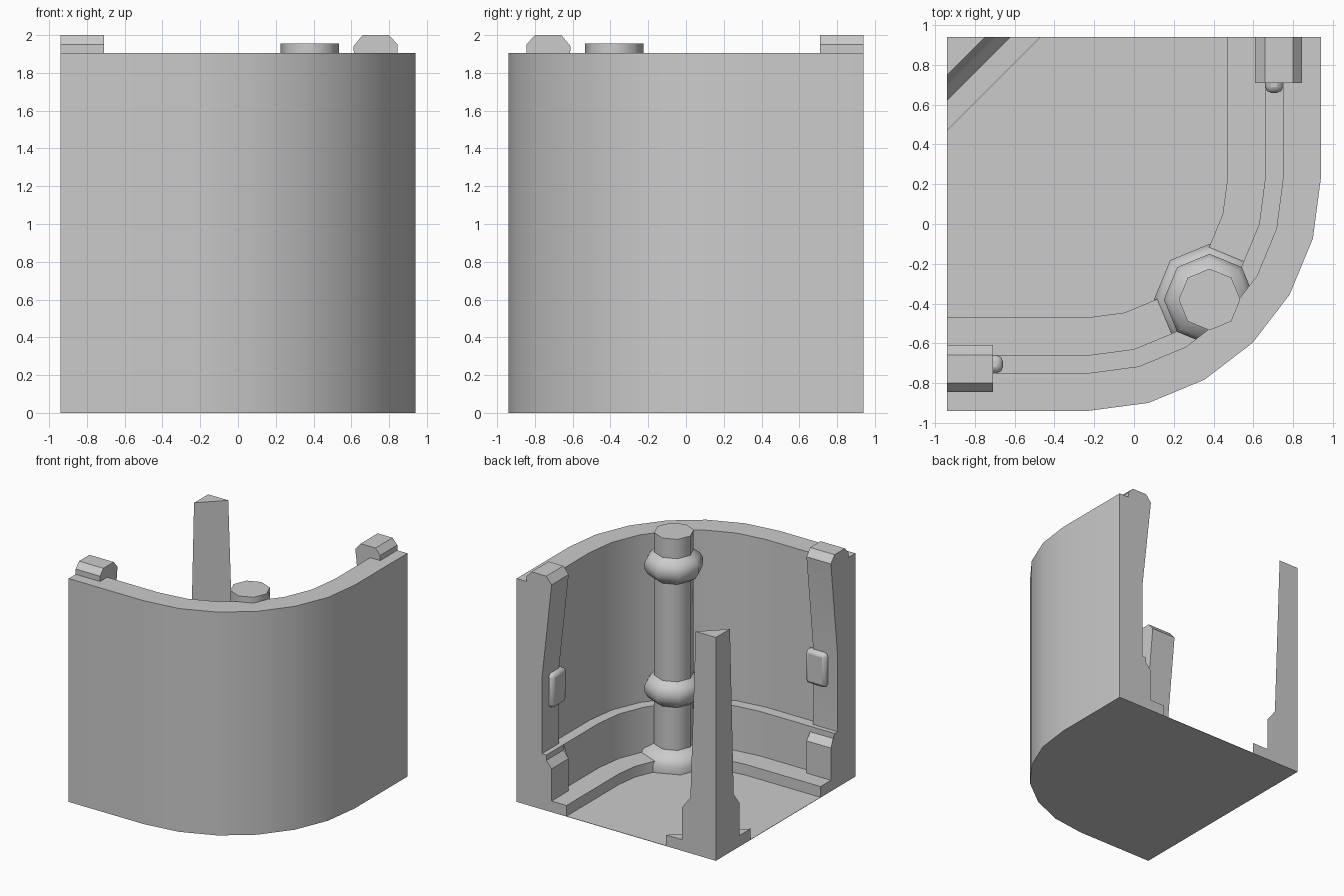
import bpy, bmesh
from math import sin, cos, pi, radians

if "Cube" in bpy.data.objects:
    bpy.data.objects.remove(bpy.data.objects["Cube"])


def loft(name, loops, angle=30):
    """Join equal-length closed loops of points into a capped solid."""
    bm = bmesh.new()
    rows = [[bm.verts.new(p) for p in loop] for loop in loops]
    n = len(rows[0])
    for a, b in zip(rows, rows[1:]):
        for i in range(n):
            j = (i + 1) % n
            bm.faces.new((a[i], a[j], b[j], b[i]))
    bm.faces.new(rows[0])
    bm.faces.new(rows[-1])
    bmesh.ops.recalc_face_normals(bm, faces=bm.faces[:])
    mesh = bpy.data.meshes.new(name)
    bm.to_mesh(mesh)
    bm.free()
    ob = bpy.data.objects.new(name, mesh)
    bpy.context.collection.objects.link(ob)
    bpy.ops.object.select_all(action='DESELECT')
    ob.select_set(True)
    bpy.context.view_layer.objects.active = ob
    bpy.ops.object.shade_smooth_by_angle(angle=radians(angle))
    return ob


H = 0.94      # half width
TOP = 1.905   # wall height


def path(t):
    """Rounded corner outline, moved inwards by t."""
    r = 1.17 - t
    arc = [(-0.23 + r * cos(radians(a)), 0.23 + r * sin(radians(a)))
           for a in range(-90, 1, 15)]
    return [(-H, t - H)] + arc + [(H - t, H)]


# Curved wall with its two inner steps, swept along the outline
section = [(0, 0.002), (0, TOP), (0.19, TOP), (0.19, 0.475),
           (0.28, 0.475), (0.28, 0.095), (0.47, 0.095), (0.47, 0.002)]
columns = [[(x, y, z) for x, y in path(t)] for t, z in section]
loft("curved_wall", list(zip(*columns)))

# Thin floor
outline = path(0) + [(-H, H)]
loft("floor", [[(x, y, z) for x, y in outline] for z in (0, 0.003)])

# End pillars with hooks on top and a small tab, mirrored across the diagonal
pillar = [(0.61, 0.095), (0.61, 0.37), (0.70, 0.475), (0.70, 1.13),
          (0.61, 1.94), (0.66, 2.0), (0.80, 2.0), (0.845, 1.95),
          (0.845, TOP), (0.75, TOP), (0.75, 0.475), (0.66, 0.475),
          (0.66, 0.095)]
tab = [(0.66, 0.66), (0.75, 0.66), (0.75, 0.85), (0.66, 0.85)]
sides = {"right": lambda x, y, z: (x, y, z),
         "front": lambda x, y, z: (-y, -x, z)}
for side, place in sides.items():
    loft(side + "_pillar", [[place(d, y, z) for d, z in pillar]
                            for y in (0.71, H)], 20)
    ob = loft(side + "_tab", [[place(d, y, z) for d, y in tab]
                              for z in (0.83, 1.12)])
    bev = ob.modifiers.new("round", 'BEVEL')
    bev.width = 0.03
    bev.segments = 2

# Triangular post in the inner corner
steps = [(0.002, 0.47), (0.095, 0.47), (0.095, 0.32), (0.37, 0.32),
         (0.475, 0.24), (TOP, 0.19)]
loft("corner_post", [[(-H, H, z), (-H + w, H, z), (-H, H - w, z)]
                     for z, w in steps], 10)

# Eight-sided rod with bulging rings
rod = [(0.28, 0.002), (0.28, 0.06), (0.25, 0.12), (0.155, 0.155)]
for zc in (0.63, 1.68):
    rod += [(r, zc + dz) for r, dz in
            [(0.155, -0.11), (0.205, -0.075), (0.23, -0.03),
             (0.23, 0.03), (0.205, 0.075), (0.155, 0.11)]]
rod.append((0.155, 1.955))
loft("ringed_rod", [[(0.38 + r * cos(k * pi / 4), -0.38 + r * sin(k * pi / 4), z)
                     for k in range(8)] for r, z in rod], 46)
